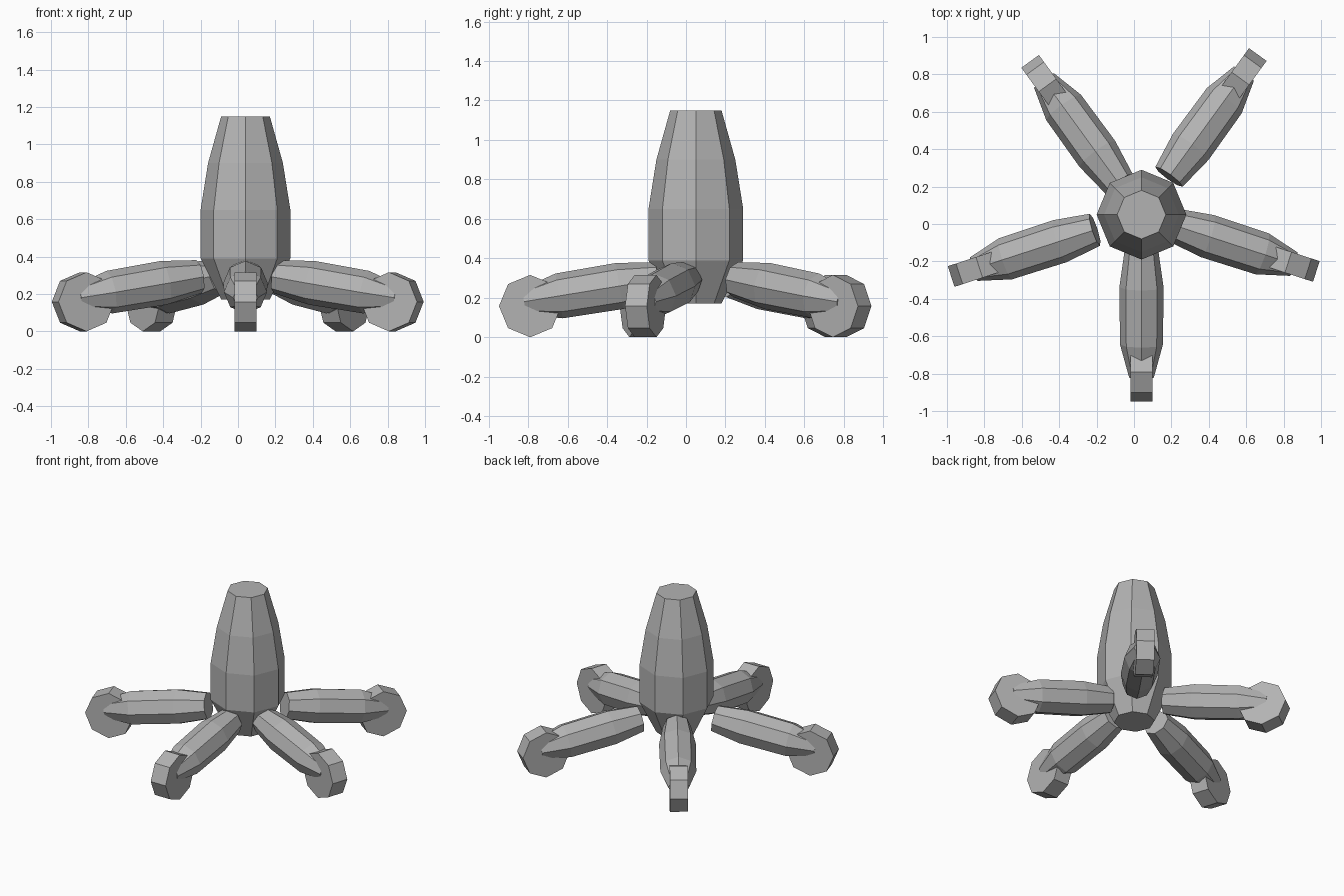
import bpy, bmesh
from math import radians
from mathutils import Matrix, Vector

cube = bpy.data.objects.get("Cube")
if cube:
    bpy.data.objects.remove(cube, do_unlink=True)

grey = bpy.data.materials.new("plain_grey")
grey.use_nodes = True
grey.diffuse_color = (0.45, 0.45, 0.45, 1)
grey.node_tree.nodes["Principled BSDF"].inputs["Base Color"].default_value = (0.45, 0.45, 0.45, 1)

SIDES = 8
CENTRE = Vector((0.04, 0.05, 0))


def lathe(name, profile, matrix):
    """Eight-sided flat-shaded solid from (radius, height) rings along local z."""
    bm = bmesh.new()
    rings = []
    for radius, height in profile:
        ring = [bm.verts.new(Matrix.Rotation(radians(360 * i / SIDES), 3, 'Z') @ Vector((radius, 0, height)))
                for i in range(SIDES)]
        rings.append(ring)
    for low, high in zip(rings, rings[1:]):
        for i in range(SIDES):
            j = (i + 1) % SIDES
            bm.faces.new((low[i], low[j], high[j], high[i]))
    bm.faces.new(rings[0][::-1])
    bm.faces.new(rings[-1])
    bm.transform(matrix)
    bmesh.ops.recalc_face_normals(bm, faces=bm.faces[:])
    mesh = bpy.data.meshes.new(name)
    bm.to_mesh(mesh)
    bm.free()
    mesh.materials.append(grey)
    obj = bpy.data.objects.new(name, mesh)
    bpy.context.collection.objects.link(obj)
    return obj


# Central column, bulging in the middle
column = [(0.13, 0.17), (0.24, 0.39), (0.24, 0.65), (0.2, 0.9), (0.13, 1.15)]
lathe("central_column", column, Matrix.Translation(CENTRE))

# Five sloping legs, each ending in an upright wheel
legs = {"front": (-90, 0), "front_left": (-18, -0.015), "back_left": (54, 0.06),
        "back_right": (126, 0.015), "front_right": (198, 0.072)}
leg_profile = [(0.09, 0), (0.118, 0.2), (0.115, 0.51), (0.066, 0.69)]
wheel_profile = [(0.158, -0.058), (0.158, 0.058)]

for side, (angle, reach) in legs.items():
    turn = Matrix.Translation(CENTRE) @ Matrix.Rotation(radians(angle), 4, 'Z')
    slope = Matrix.Translation((0.19 + reach, 0, 0.292)) @ Matrix.Rotation(radians(99.3), 4, 'Y')
    lathe(side + "_leg", leg_profile, turn @ slope)
    axle = Matrix.Translation((0.84 + reach, 0, 0.158)) @ Matrix.Rotation(radians(90), 4, 'X')
    lathe(side + "_wheel", wheel_profile, turn @ axle)
